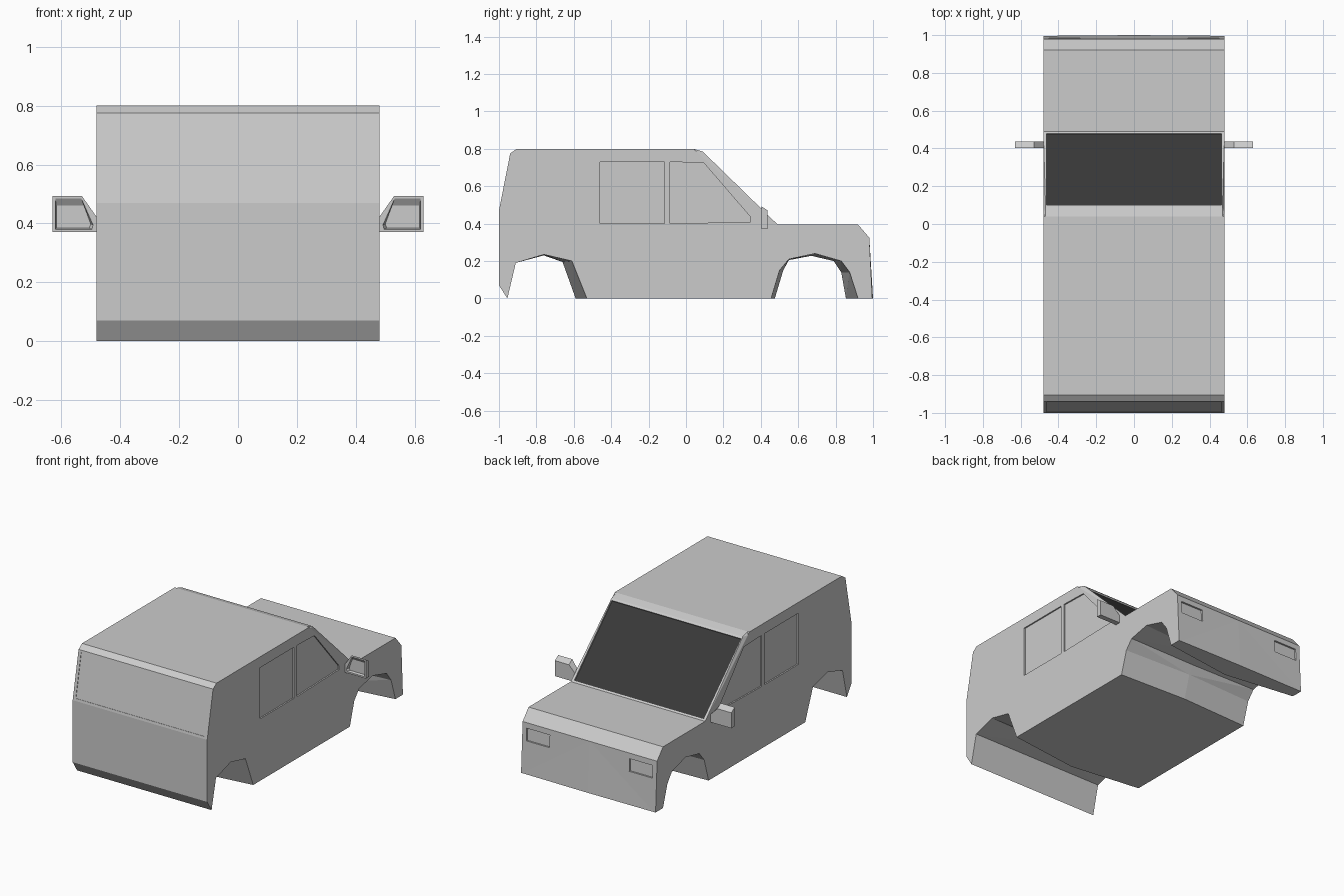
import bpy, bmesh
from mathutils import Vector

if "Cube" in bpy.data.objects:
    bpy.data.objects.remove(bpy.data.objects["Cube"])


def new_object(name, bm):
    bmesh.ops.recalc_face_normals(bm, faces=bm.faces)
    mesh = bpy.data.meshes.new(name)
    bm.to_mesh(mesh)
    bm.free()
    ob = bpy.data.objects.new(name, mesh)
    bpy.context.collection.objects.link(ob)
    return ob


def loft(name, sections):
    """Join closed loops of 3D points with quads and cap both ends."""
    bm = bmesh.new()
    rings = [[bm.verts.new(p) for p in s] for s in sections]
    n = len(rings[0])
    for a, b in zip(rings, rings[1:]):
        for i in range(n):
            j = (i + 1) % n
            bm.faces.new((a[i], a[j], b[j], b[i]))
    bm.faces.new(rings[0])
    bm.faces.new(rings[-1])
    return new_object(name, bm)


def cut(target, points, out):
    """Sink a shallow recess: points lie on its floor, out leads outside."""
    out = Vector(out)
    cutter = loft("recess_cutter", [[Vector(p) for p in points],
                                    [Vector(p) + out for p in points]])
    cutter.hide_render = True
    mod = target.modifiers.new("recess", 'BOOLEAN')
    mod.operation, mod.solver, mod.object = 'DIFFERENCE', 'EXACT', cutter
    bpy.context.view_layer.objects.active = target
    bpy.ops.object.modifier_apply(modifier=mod.name)
    bpy.data.objects.remove(cutter, do_unlink=True)


# Body: side profile, with slightly narrower wheel wells on the centre line
upper = [(-0.955, 0), (-1, 0.07), (-1, 0.47), (-0.94, 0.775), (-0.905, 0.8),
         (0.04, 0.8), (0.09, 0.785), (0.49, 0.395), (0.92, 0.395), (0.98, 0.325)]
outer = [(0.996, 0), (0.92, 0), (0.875, 0.14), (0.83, 0.2), (0.69, 0.24),
         (0.55, 0.21), (0.50, 0.15), (0.455, 0), (-0.53, 0), (-0.61, 0.2),
         (-0.76, 0.235), (-0.91, 0.19)]
inner = [(1, 0), (0.855, 0), (0.83, 0.14), (0.79, 0.2), (0.67, 0.228),
         (0.55, 0.205), (0.52, 0.15), (0.475, 0), (-0.59, 0), (-0.66, 0.195),
         (-0.76, 0.23), (-0.91, 0.19)]


def section(x):
    t = abs(x) / 0.48
    top = list(upper)
    if t > 0.99:
        top[6] = (0.055, 0.785)          # chamfered windscreen pillar
    low = [(a[0] + (b[0] - a[0]) * t, a[1] + (b[1] - a[1]) * t)
           for a, b in zip(inner, outer)]
    return [(x, y, z) for y, z in top + low]


body = loft("body", [section(x) for x in (-0.48, -0.468, 0, 0.468, 0.48)])
bm = bmesh.new()
bm.from_mesh(body.data)
bmesh.ops.triangulate(bm, faces=bm.faces)
bm.to_mesh(body.data)
bm.free()

# Side windows and headlight recesses
rear_window = [(-0.46, 0.40), (-0.115, 0.40), (-0.115, 0.73), (-0.46, 0.73)]
front_window = [(-0.085, 0.40), (0.345, 0.41), (0.345, 0.435), (0.095, 0.725), (-0.085, 0.73)]
for s in (-1, 1):
    for outline in (rear_window, front_window):
        cut(body, [(s * 0.471, y, z) for y, z in outline], (s * 0.1, 0, 0))
    cut(body, [(s * 0.45, 0.975, 0.21), (s * 0.285, 0.975, 0.21),
               (s * 0.285, 0.97, 0.29), (s * 0.45, 0.97, 0.29)], (0, 0.1, 0))


# Tailgate window and windscreen recesses
def pane(w, low, high, normal, depth):
    n = Vector(normal).normalized()
    return [Vector((x, *p)) - n * depth
            for x, p in ((-w, low), (w, low), (w, high), (-w, high))], n


pts, n = pane(0.46, (-0.997, 0.485), (-0.943, 0.76), (0, -0.981, 0.193), 0.003)
cut(body, pts, n * 0.1)
low, high, up = (0.48, 0.405), (0.1, 0.775), (0, 0.698, 0.716)
pts, n = pane(0.462, low, high, up, 0.012)
cut(body, pts, n * 0.1)

# Dark windscreen glass
pts, n = pane(0.462, low, high, up, 0.010)
bm = bmesh.new()
bm.faces.new([bm.verts.new(p) for p in pts])
bm.normal_update()
if bm.faces[:][0].normal.dot(n) < 0:
    bmesh.ops.reverse_faces(bm, faces=bm.faces[:])
mesh = bpy.data.meshes.new("windscreen")
bm.to_mesh(mesh)
bm.free()
glass = bpy.data.objects.new("windscreen", mesh)
bpy.context.collection.objects.link(glass)
mat = bpy.data.materials.new("dark_glass")
mat.diffuse_color = (0.04, 0.04, 0.04, 1)
mat.use_nodes = True
mat.node_tree.nodes["Principled BSDF"].inputs["Base Color"].default_value = mat.diffuse_color
mesh.materials.append(mat)

# Wing mirrors: tapered shell with a hollow, tilted glass face
shell = [(0.475, 0.37), (0.63, 0.37), (0.63, 0.493), (0.53, 0.493), (0.475, 0.415)]
rim = [(0.488, 0.38), (0.496, 0.38), (0.62, 0.38), (0.62, 0.485), (0.532, 0.485)]
floor = [(0.497, 0.384), (0.505, 0.384), (0.617, 0.384), (0.617, 0.46), (0.522, 0.46)]
rim = [rim[1], rim[2], rim[3], rim[4], (0.492, 0.395)]
floor = [floor[1], floor[2], floor[3], floor[4], (0.5, 0.398)]
for s, side in ((-1, "left"), (1, "right")):
    loft(side + "_mirror", [
        [(s * x, 0.437, min(z, 0.47)) for x, z in shell],
        [(s * x, 0.403, z) for x, z in shell],
        [(s * x, 0.403, z) for x, z in rim],
        [(s * x, 0.42, z) for x, z in floor]])
